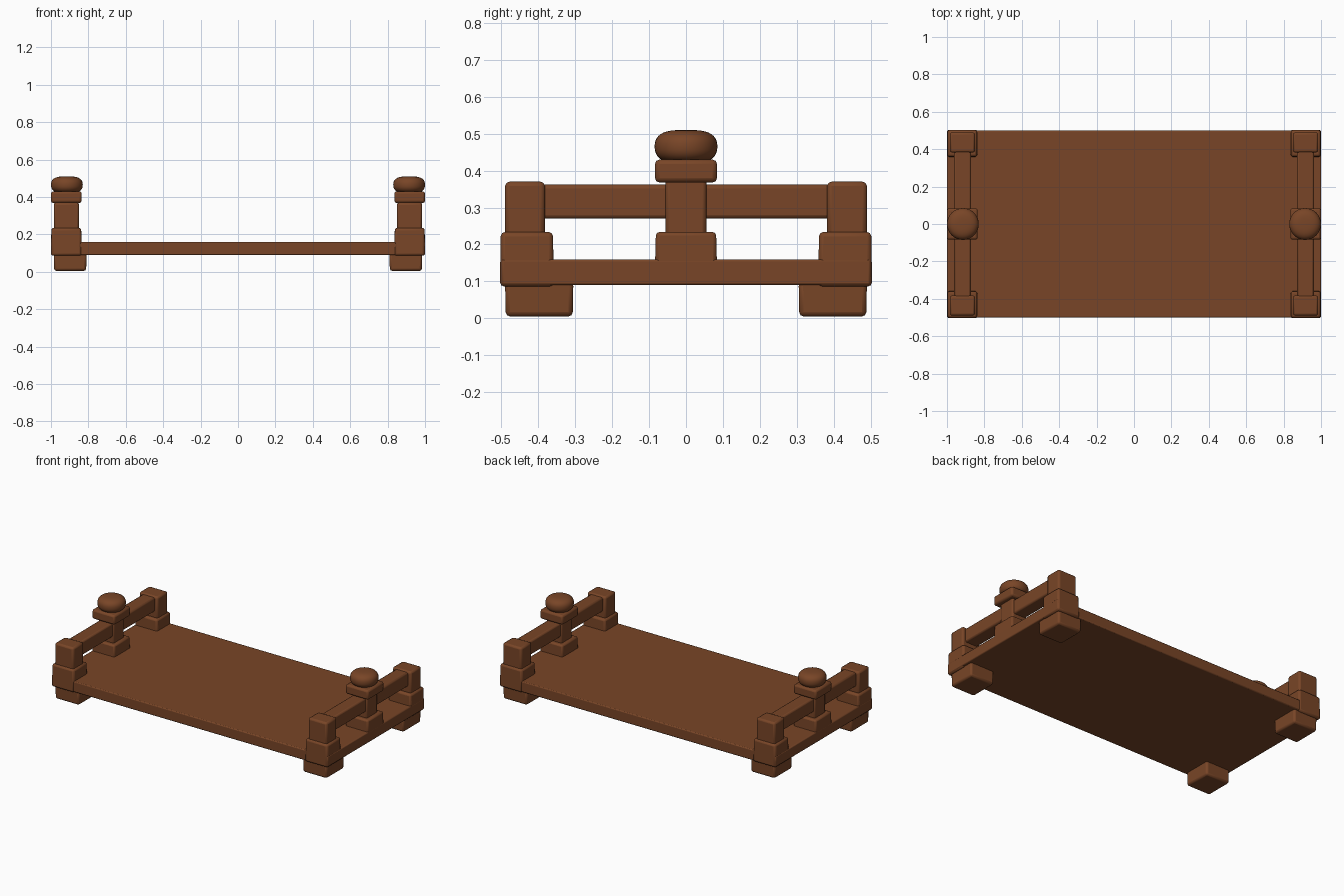
import bpy, bmesh, math
from mathutils import Vector

old = bpy.data.objects.get("Cube")
if old:
    bpy.data.objects.remove(old, do_unlink=True)

wood = bpy.data.materials.new("brown wood")
wood.use_nodes = True
colour = (0.19, 0.06, 0.02, 1)
wood.diffuse_color = colour
wood.node_tree.nodes["Principled BSDF"].inputs["Base Color"].default_value = colour


def finish(name, bm, bevel=0):
    bmesh.ops.recalc_face_normals(bm, faces=bm.faces[:])
    mesh = bpy.data.meshes.new(name)
    bm.to_mesh(mesh)
    bm.free()
    mesh.materials.append(wood)
    obj = bpy.data.objects.new(name, mesh)
    bpy.context.collection.objects.link(obj)
    if bevel:
        mod = obj.modifiers.new("worn edges", "BEVEL")
        mod.width, mod.segments = bevel, 2
    bpy.ops.object.select_all(action="DESELECT")
    obj.select_set(True)
    bpy.context.view_layer.objects.active = obj
    bpy.ops.object.shade_smooth_by_angle(angle=math.radians(35))
    return obj


def block(name, x, y, z, bevel=0.01, top=1.0, bottom=1.0):
    """Box between coordinate pairs, with its ends scaled for a slight taper."""
    lo, hi = (Vector(p) for p in zip(sorted(x), sorted(y), sorted(z)))
    mid, size = (lo + hi) / 2, hi - lo
    bm = bmesh.new()
    bmesh.ops.create_cube(bm, size=1)
    for v in bm.verts:
        s = top if v.co.z > 0 else bottom
        v.co = mid + Vector((v.co.x * size.x * s, v.co.y * size.y * s, v.co.z * size.z))
    return finish(name, bm, bevel)


def knob(name, x, z0, z1, radius):
    """Flattened round finial, turned from a superellipse profile."""
    bm = bmesh.new()
    mid, half = (z0 + z1) / 2, (z1 - z0) / 2
    bmesh.ops.create_uvsphere(bm, u_segments=32, v_segments=20, radius=1)
    for v in bm.verts:
        a = math.asin(max(-1, min(1, v.co.z)))
        r = radius * max(math.cos(a), 0) ** 0.6
        h = half * math.copysign(abs(math.sin(a)) ** 0.85, a)
        t = math.atan2(v.co.y, v.co.x)
        v.co = (x + r * math.cos(t), r * math.sin(t), mid + h)
    return finish(name, bm)


# Platform
block("platform", (-1, 1), (-0.5, 0.5), (0.09, 0.16), 0.006)

for side, sx in (("left", 1), ("right", -1)):
    def xs(a, b):
        return a * sx, b * sx

    # Corner posts and feet
    for end, sy in (("front", -1), ("back", 1)):
        tag = f"{end}_{side}"
        block(f"foot_{tag}", xs(0.81, 0.985), (0.305 * sy, 0.49 * sy), (0.005, 0.1),
              0.012, bottom=0.98)
        block(f"corner_base_{tag}", xs(0.836, 1), (0.358 * sy, 0.504 * sy), (0.086, 0.234),
              0.012, top=0.97)
        block(f"corner_post_{tag}", xs(0.85, 0.985), (0.382 * sy, 0.49 * sy), (0.2, 0.37), 0.012)

    # End rail
    block(f"end_rail_{side}", xs(0.872, 0.962), (-0.4, 0.4), (0.27, 0.362))

    # Centre post with its base, cap and knob
    block(f"centre_base_{side}", xs(0.836, 1), (-0.084, 0.084), (0.14, 0.234), top=0.97)
    block(f"centre_post_{side}", xs(0.862, 0.972), (-0.055, 0.055), (0.2, 0.4))
    block(f"centre_cap_{side}", xs(0.836, 1), (-0.084, 0.084), (0.368, 0.43), 0.012)
    knob(f"round_knob_{side}", 0.915 * sx, 0.42, 0.51, 0.085)
